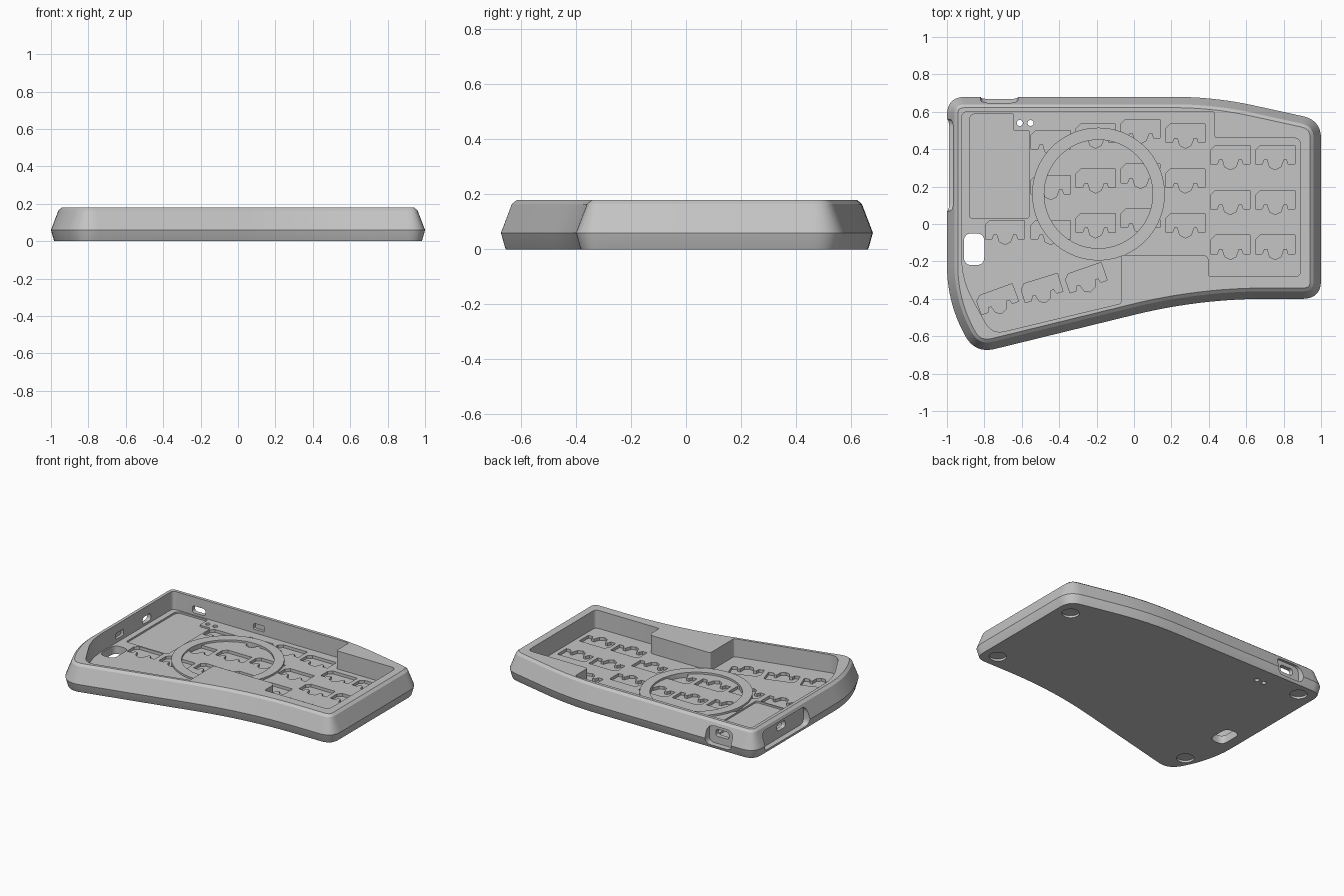
import bpy, bmesh, math
from mathutils import Matrix, Vector

if "Cube" in bpy.data.objects:
    bpy.data.objects.remove(bpy.data.objects["Cube"], do_unlink=True)

grey = bpy.data.materials.new("case_grey")
grey.use_nodes = True
colour = (0.56, 0.56, 0.56, 1)
grey.diffuse_color = colour
grey.node_tree.nodes["Principled BSDF"].inputs["Base Color"].default_value = colour

FLOOR, WAIST, TOP = 0.055, 0.06, 0.18


def rounded(corners, steps=6):
    """Soften each (x, y, reach) corner with a short curve."""
    out, n = [], len(corners)
    for i, (x, y, t) in enumerate(corners):
        p = Vector((x, y))
        a = p + (Vector(corners[i - 1][:2]) - p).normalized() * t
        b = p + (Vector(corners[(i + 1) % n][:2]) - p).normalized() * t
        for k in range(steps + 1):
            s = k / steps
            out.append(a * (1 - s) ** 2 + p * 2 * s * (1 - s) + b * s * s)
    return out


def box_outline(x0, x1, y0, y1, low_r, high_r):
    return rounded([(x0, y0, low_r), (x1, y0, low_r),
                    (x1, y1, high_r), (x0, y1, high_r)])


def disc(x, y, r, n=32):
    return [Vector((x + r * math.cos(2 * math.pi * i / n),
                    y + r * math.sin(2 * math.pi * i / n))) for i in range(n)]


def inset(points, d):
    """Move a clockwise outline inward by d."""
    out, n = [], len(points)
    for i, p in enumerate(points):
        t = (points[(i + 1) % n] - points[i - 1]).normalized()
        out.append(p + Vector((t.y, -t.x)) * d)
    return out


def loop_at(bm, points, z, frame=Matrix()):
    return [bm.verts.new(frame @ Vector((p.x, p.y, z))) for p in points]


def skin(bm, a, b, skip=()):
    """Quads between two vertex loops."""
    n = len(a)
    for i in range(n):
        if i not in skip:
            j = (i + 1) % n
            bm.faces.new((a[i], a[j], b[j], b[i]))


def fill(bm, loops):
    """Flat face bounded by the first loop, with the others as holes."""
    edges = []
    for loop in loops:
        for i, v in enumerate(loop):
            pair = (loop[i - 1], v)
            edges.append(bm.edges.get(pair) or bm.edges.new(pair))
    bmesh.ops.triangle_fill(bm, use_beauty=True, edges=edges)


def pocket(bm, points, mouth, end, frame=Matrix()):
    """Blind pocket; returns the loop round its mouth."""
    rim, base = loop_at(bm, points, mouth, frame), loop_at(bm, points, end, frame)
    skin(bm, rim, base)
    bm.faces.new(base)
    return rim


def tunnel(bm, points, low, high):
    """Through hole; returns both mouth loops."""
    a, b = loop_at(bm, points, low), loop_at(bm, points, high)
    skin(bm, a, b)
    return a, b


def finish(name, bm):
    bm.normal_update()
    bmesh.ops.recalc_face_normals(bm, faces=bm.faces[:])
    mesh = bpy.data.meshes.new(name)
    bm.to_mesh(mesh)
    bm.free()
    mesh.materials.append(grey)
    ob = bpy.data.objects.new(name, mesh)
    bpy.context.collection.objects.link(ob)
    bpy.ops.object.select_all(action="DESELECT")
    ob.select_set(True)
    bpy.context.view_layer.objects.active = ob
    bpy.ops.object.shade_smooth_by_angle(angle=math.radians(18))


# Outer shell and stepped cavity; two straight walls stay open for the ports
bm = bmesh.new()
outline = rounded([(-1, 0.68, 0.1), (0.43, 0.68, 0.22), (1, 0.555, 0.1),
                   (1, -0.4, 0.1), (0.35, -0.4, 0.36),
                   (-0.85, -0.694, 0.11), (-1, -0.42, 0.2)], 12)
profile = [(0.018, 0), (0.015, 0.006), (0, WAIST), (0.04, 0.165), (0.058, TOP)]
shell = [loop_at(bm, inset(outline, d), z) for d, z in profile]
for k in range(4):
    skin(bm, shell[k], shell[k + 1], (12, len(outline) - 1) if k in (1, 2) else ())

cavity = rounded([(-0.92, 0.6, 0.03), (0.43, 0.6, 0.015), (0.43, 0.46, 0.015),
                  (0.89, 0.46, 0.04), (0.89, -0.28, 0.03), (0.4, -0.28, 0.01),
                  (0.4, -0.165, 0.04), (-0.07, -0.165, 0.015),
                  (-0.07, -0.425, 0.01), (-0.76, -0.59, 0.07),
                  (-0.92, -0.3, 0.12)])
inner_low, inner_top = loop_at(bm, cavity, FLOOR), loop_at(bm, cavity, TOP)
skin(bm, inner_low, inner_top, (6, len(cavity) - 1))
fill(bm, [shell[-1], inner_top])


def slope(z):
    """Depth of the slanted outer wall at height z."""
    return 0.015 * (WAIST - z) / 0.054 if z < WAIST else 0.04 * (z - WAIST) / 0.105


def port(out_i, in_i, place, recess, hole, notch):
    """Recessed port through one straight wall, plus a small inner notch."""
    def put(points, depth):
        return [bm.verts.new(place(p.x, p.y, depth)) for p in points]

    pts = box_outline(*recess, 0.02, 0.145, WAIST - 0.02, 0.05)
    rim = [bm.verts.new(place(p.x, p.y, slope(p.y))) for p in pts]
    out_j = (out_i + 1) % len(outline)
    a, b = [row[out_i] for row in shell], [row[out_j] for row in shell]
    bm.faces.new([a[1], b[1], b[2]] + rim[13::-1] + [a[2]])
    bm.faces.new([a[2], rim[0]] + rim[:12:-1] + [b[2], b[3], a[3]])
    bed = put(pts, 0.05)
    skin(bm, rim, bed)
    opening = box_outline(*hole, 0.07, 0.118, 0.02, 0.02)
    front, back = put(opening, 0.05), put(opening, 0.08)
    skin(bm, front, back)
    fill(bm, [bed, front])
    slot = box_outline(*notch, 0.08, 0.12, 0.008, 0.008)
    mouth, end = put(slot, 0.08), put(slot, 0.06)
    skin(bm, mouth, end)
    bm.faces.new(end)
    in_j = (in_i + 1) % len(cavity)
    fill(bm, [[inner_low[in_i], inner_low[in_j], inner_top[in_j], inner_top[in_i]],
              back, mouth])


port(12, 6, lambda u, z, d: (u, 0.68 - d, z), (-0.82, -0.62), (-0.77, -0.67), (-0.3, -0.22))
port(len(outline) - 1, len(cavity) - 1, lambda u, z, d: (d - 1, u, z),
     (0.07, 0.56), (0.27, 0.36), (-0.02, 0.06))

# Foot recesses, floor slot and pin holes through the base
under = [pocket(bm, disc(x, y, 0.055), 0, 0.015)
         for x, y in [(0.88, 0.43), (0.88, -0.28), (-0.87, 0.57), (-0.84, -0.5)]]
holes = [tunnel(bm, pts, 0, FLOOR) for pts in
         [box_outline(-0.91, -0.8, -0.22, -0.05, 0.045, 0.045),
          disc(-0.61, 0.54, 0.016), disc(-0.553, 0.54, 0.016)]]
fill(bm, [shell[0]] + under + [h[0] for h in holes])

# Switch socket pockets in staggered columns and a fanned thumb row
socket = [Vector(p) for p in [
    (-.105, -.025), (-.08, 0), (.105, 0), (.105, -.1), (.07, -.1), (.062, -.075),
    (.045, -.075), (.03, -.115), (0, -.13), (-.03, -.115), (-.042, -.075),
    (-.06, -.075), (-.07, -.1), (-.105, -.1)]]
columns = [(0.755, 0.42, 3), (0.515, 0.42, 3), (0.275, 0.535, 3), (0.035, 0.56, 3),
           (-0.205, 0.535, 3), (-0.445, 0.5, 3), (-0.69, 0.02, 1)]
places = [(x, top - 0.24 * row, 0) for x, top, count in columns
          for row in range(count)]
places += [(-0.75, -0.355, 20), (-0.51, -0.295, 17), (-0.275, -0.24, 19)]
pockets = [pocket(bm, socket, FLOOR, FLOOR - 0.02, Matrix.Translation((x, y, 0))
                  @ Matrix.Rotation(math.radians(a), 4, "Z")) for x, y, a in places]

# Controller bay, then the cavity floor around every opening
bay = rounded([(-0.88, 0.03, 0.02), (-0.56, 0.03, 0.02), (-0.56, 0.5, 0.01),
               (-0.645, 0.5, 0.01), (-0.645, 0.59, 0.01), (-0.88, 0.59, 0.04)])
pockets.append(pocket(bm, bay, FLOOR, FLOOR - 0.012))
fill(bm, [inner_low] + pockets + [h[1] for h in holes])
finish("case", bm)

# Raised ring on the floor
bm = bmesh.new()
rows = [loop_at(bm, disc(-0.19, 0.16, r, 72), z) for r, z in
        [(0.29, 0.03), (0.355, 0.03), (0.355, 0.068), (0.29, 0.068)]]
for k in range(4):
    skin(bm, rows[k - 1], rows[k])
finish("floor_ring", bm)
